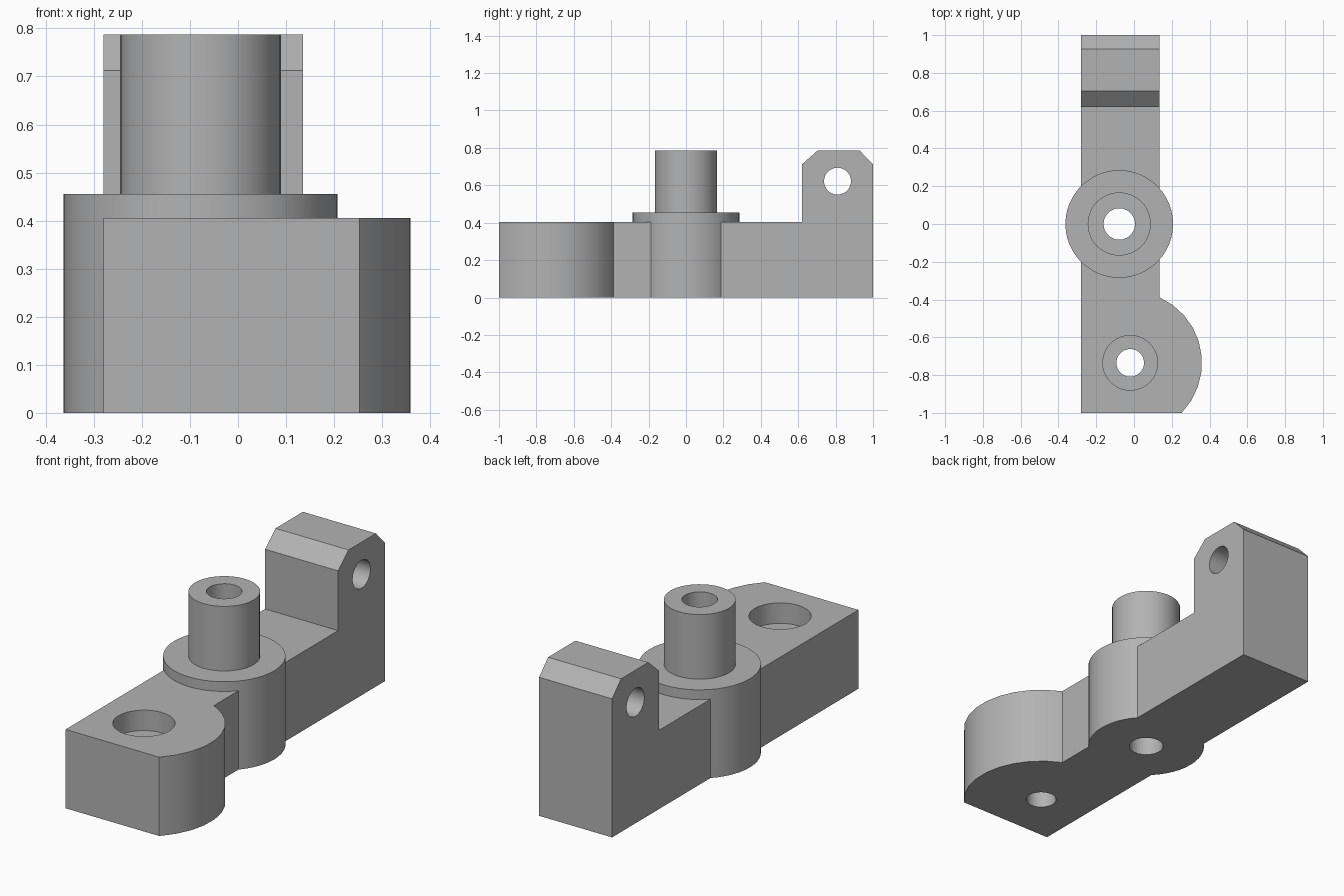
import bpy, bmesh
from math import radians, cos, sin, pi
from mathutils import Matrix, Vector

cube = bpy.data.objects.get("Cube")
if cube:
    bpy.data.objects.remove(cube, do_unlink=True)

# Single cast-metal grey
grey = bpy.data.materials.new("plain_grey")
grey.use_nodes = True
colour = (0.45, 0.45, 0.45, 1)
grey.diffuse_color = colour
grey.node_tree.nodes["Principled BSDF"].inputs["Base Color"].default_value = colour


def make_object(name, bm):
    bmesh.ops.recalc_face_normals(bm, faces=bm.faces)
    mesh = bpy.data.meshes.new(name)
    bm.to_mesh(mesh)
    bm.free()
    mesh.materials.append(grey)
    obj = bpy.data.objects.new(name, mesh)
    bpy.context.collection.objects.link(obj)
    return obj


def extrude(name, points, offset):
    """Prism from a flat outline."""
    bm = bmesh.new()
    face = bm.faces.new([bm.verts.new(p) for p in points])
    new = bmesh.ops.extrude_face_region(bm, geom=[face])["geom"]
    verts = [v for v in new if isinstance(v, bmesh.types.BMVert)]
    bmesh.ops.translate(bm, verts=verts, vec=Vector(offset))
    return make_object(name, bm)


def cylinder(name, centre, radius, length, axis="Z", sides=48):
    bm = bmesh.new()
    turn = Matrix.Rotation(pi / 2, 4, "Y") if axis == "X" else Matrix()
    bmesh.ops.create_cone(bm, cap_ends=True, segments=sides, radius1=radius,
                          radius2=radius, depth=length,
                          matrix=Matrix.Translation(centre) @ turn)
    return make_object(name, bm)


def combine(target, tool, operation):
    mod = target.modifiers.new(tool.name, "BOOLEAN")
    mod.operation = operation
    mod.solver = "EXACT"
    mod.object = tool
    bpy.context.view_layer.objects.active = target
    bpy.ops.object.modifier_apply(modifier=mod.name)
    bpy.data.objects.remove(tool, do_unlink=True)


left, right, deck, top = -0.28, 0.135, 0.405, 0.787
boss_x = -0.078
lobe_x, lobe_y, lobe_r = -0.02, -0.735, 0.38

# Bar with the chamfered upright lug at the back
side = [(-1, 0), (1, 0), (1, 0.712), (0.927, top), (0.705, top),
        (0.62, 0.712), (0.62, deck), (-1, deck)]
bracket = extrude("bracket", [(left, y, z) for y, z in side], (right - left, 0, 0))

# Rounded lobe bulging from the front end
arc = [radians(-44.2 + 110.2 * i / 9) for i in range(10)]
plan = [(lobe_x + lobe_r * cos(a), lobe_y + lobe_r * sin(a), 0) for a in arc]
plan += [(0, plan[-1][1], 0), (0, -1, 0)]
plan[0] = (plan[0][0], -1, 0)
combine(bracket, extrude("lobe", plan, (0, 0, deck)), "UNION")

# Round boss and the pin standing on it
combine(bracket, cylinder("boss", (boss_x, 0, 0.2275), 0.285, 0.455), "UNION")
combine(bracket, cylinder("pin", (boss_x, 0, 0.4935), 0.167, 0.587), "UNION")

# Bores: pin, counterbored mounting hole, lug cross hole
combine(bracket, cylinder("pin_bore", (boss_x, 0, 0.4), 0.083, 2), "DIFFERENCE")
combine(bracket, cylinder("mount_hole", (lobe_x, lobe_y, 0.2), 0.073, 2), "DIFFERENCE")
combine(bracket, cylinder("counterbore", (lobe_x, lobe_y, 0.8), 0.145, 1), "DIFFERENCE")
combine(bracket, cylinder("lug_hole", (0, 0.81, 0.622), 0.072, 2, "X"), "DIFFERENCE")

# Smooth round walls, keep machined edges crisp
bpy.ops.object.select_all(action="DESELECT")
bracket.select_set(True)
bpy.context.view_layer.objects.active = bracket
bpy.ops.object.shade_smooth_by_angle(angle=radians(30))
